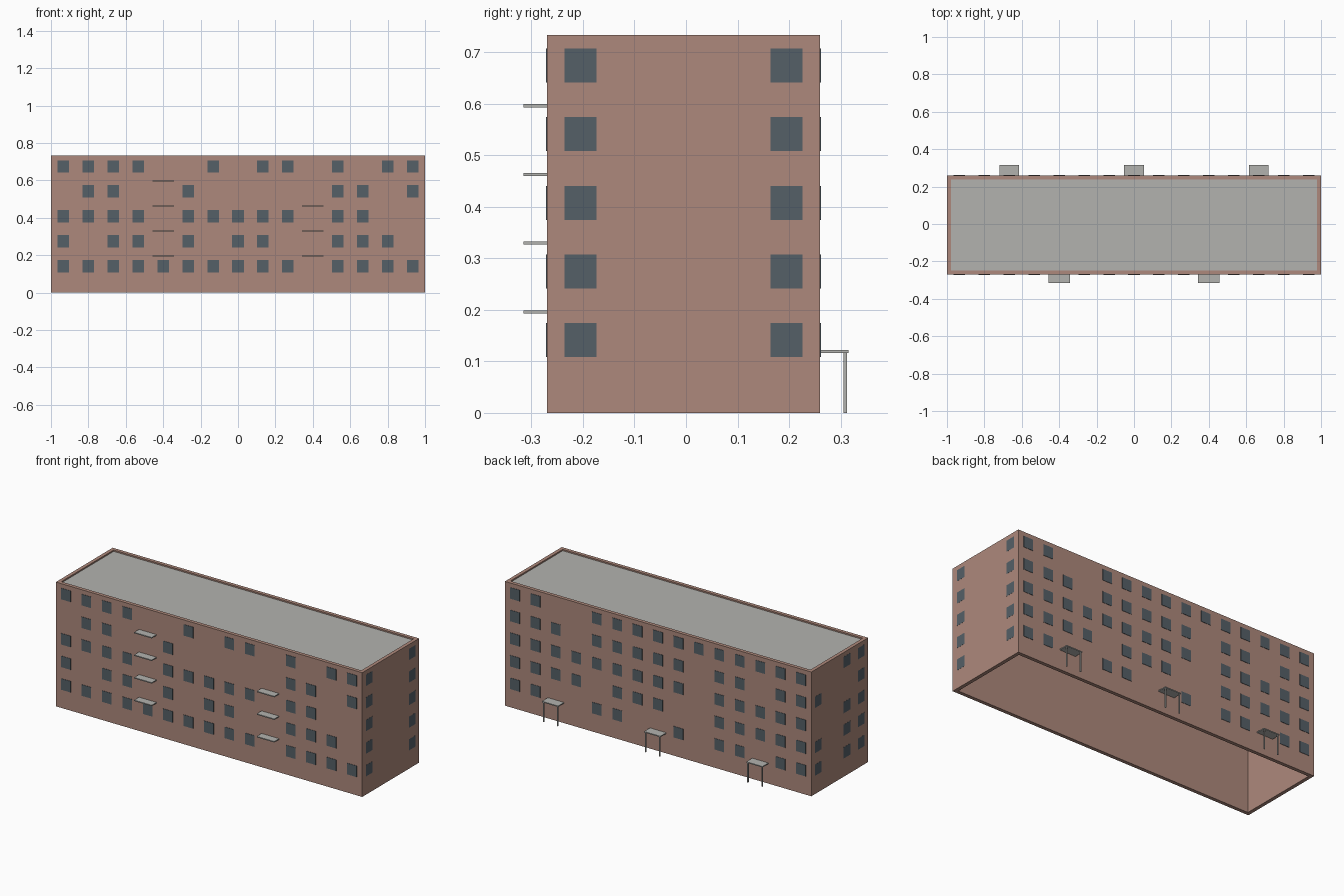
import bpy, bmesh

if "Cube" in bpy.data.objects:
    bpy.data.objects.remove(bpy.data.objects["Cube"])

def material(name, rgb):
    m = bpy.data.materials.new(name)
    m.diffuse_color = (*rgb, 1)
    m.use_nodes = True
    m.node_tree.nodes["Principled BSDF"].inputs["Base Color"].default_value = m.diffuse_color
    return m

BRICK = material("brick", (0.42, 0.25, 0.20))
GLASS = material("dark_glass", (0.09, 0.115, 0.135))
STONE = material("concrete", (0.45, 0.45, 0.43))

X, Y0, Y1, H, WALL = 1.0, -0.27, 0.26, 0.733, 0.021
STEP, WIN_W, WIN_H = 2 / 15, 0.062, 0.066
ROWS = [0.141 + STEP * r for r in range(5)]


def boxes(name, spans, mat):
    """One object from a list of (x0, x1, y0, y1, z0, z1) boxes."""
    bm = bmesh.new()
    for x0, x1, y0, y1, z0, z1 in spans:
        for v in bmesh.ops.create_cube(bm, size=1)["verts"]:
            v.co = (x1 if v.co.x > 0 else x0,
                    y1 if v.co.y > 0 else y0,
                    z1 if v.co.z > 0 else z0)
    me = bpy.data.meshes.new(name)
    bm.to_mesh(me)
    bm.free()
    me.materials.append(mat)
    ob = bpy.data.objects.new(name, me)
    bpy.context.collection.objects.link(ob)
    return ob


# Hollow wall shell, open at the bottom: a rectangular ring
bm = bmesh.new()
loops = []
for inset, z in ((0, 0), (0, H), (WALL, H), (WALL, 0)):
    a, b, c = X - inset, Y0 + inset, Y1 - inset
    loops.append([bm.verts.new(p) for p in ((-a, b, z), (a, b, z), (a, c, z), (-a, c, z))])
for k in range(4):
    p, q = loops[k], loops[(k + 1) % 4]
    for i in range(4):
        j = (i + 1) % 4
        bm.faces.new((p[i], p[j], q[j], q[i]))
bmesh.ops.recalc_face_normals(bm, faces=bm.faces)
mesh = bpy.data.meshes.new("outer_walls")
bm.to_mesh(mesh)
bm.free()
mesh.materials.append(BRICK)
bpy.context.collection.objects.link(bpy.data.objects.new("outer_walls", mesh))

# Roof slab sunk just below the parapet
boxes("roof_slab", [(-X + WALL, X - WALL, Y0 + WALL, Y1 - WALL, H - 0.02, H - 0.008)], STONE)

# Window layouts, ground floor first; one character per window bay
FRONT = ["##########.####",
         "#.##.#.##..###.",
         "####.#####.##..",
         ".##..#.....##.#",
         "####..#.##.#.##"]
# Back is written from +x to -x, as seen from behind
BACK = ["##..##..#.##.##",
        "####.###..#####",
        "#########.#####",
        "###.#####.##.##",
        "##..###########"]
# Sides run from front to back
RIGHT = ["#..#"] * 5
LEFT = ["##.#", "##.#", "##..", "#..#", "##.."]
D = 0.002  # how far the panes stand off the wall


def panes(name, layout, place):
    spans = []
    for z, row in zip(ROWS, layout):
        for i, ch in enumerate(row):
            if ch == "#":
                u = (i - (len(row) - 1) / 2) * STEP
                spans.append((*place(u), z - WIN_H / 2, z + WIN_H / 2))
    boxes(name, spans, GLASS)


W, YC = WIN_W / 2, (Y0 + Y1) / 2
panes("front_windows", FRONT, lambda u: (u - W, u + W, Y0 - D, Y0 + D))
panes("back_windows", BACK, lambda u: (-u - W, -u + W, Y1 - D, Y1 + D))
panes("right_windows", RIGHT, lambda u: (X - D, X + D / 4, YC + u - W, YC + u + W))
panes("left_windows", LEFT, lambda u: (-X - D / 4, -X + D, YC + u - W, YC + u + W))

# Balcony slabs on the front
for side, x, count in (("left", -0.4, 4), ("right", 0.4, 3)):
    boxes(side + "_balcony_slabs",
          [(x - 0.057, x + 0.057, -0.315, Y0, 0.193 + STEP * k, 0.199 + STEP * k)
           for k in range(count)], STONE)

# Entrance canopies on two thin posts at the back
for side, x in (("left", -0.667), ("middle", 0), ("right", 0.667)):
    boxes(side + "_entrance_canopy", [(x - 0.053, x + 0.053, Y1, 0.315, 0.116, 0.122)], STONE)
    boxes(side + "_canopy_posts",
          [(x + s * 0.046 - 0.003, x + s * 0.046 + 0.003, 0.306, 0.312, 0, 0.116)
           for s in (-1, 1)], STONE)
